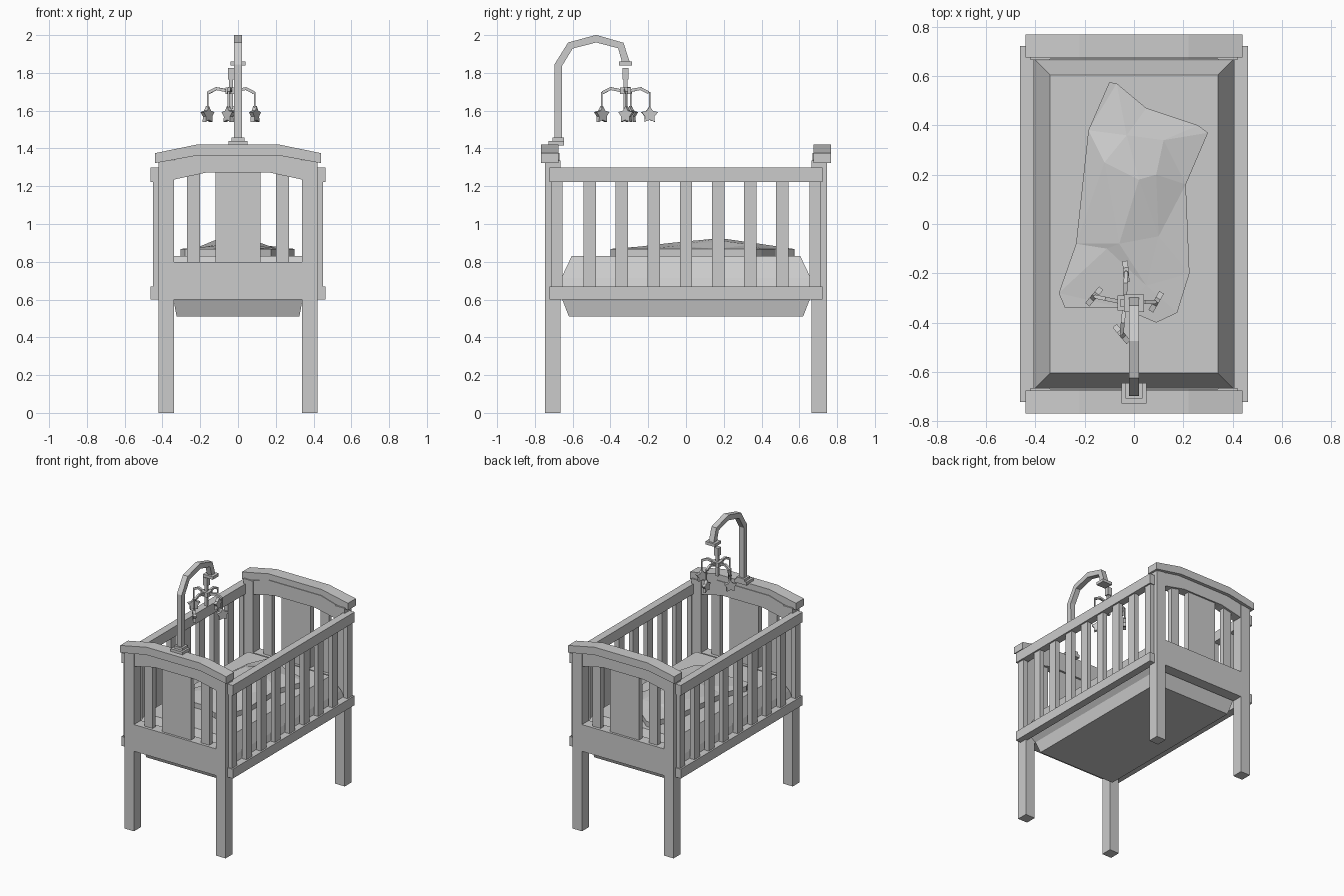
import bpy, bmesh, math
from mathutils import Vector, Matrix
from mathutils.geometry import delaunay_2d_cdt

if "Cube" in bpy.data.objects:
    bpy.data.objects.remove(bpy.data.objects["Cube"])

paint = bpy.data.materials.new("plain_grey")
paint.diffuse_color = (0.6, 0.6, 0.6, 1)
paint.use_nodes = True
paint.node_tree.nodes["Principled BSDF"].inputs["Base Color"].default_value = paint.diffuse_color


def finish(name, bm):
    bmesh.ops.recalc_face_normals(bm, faces=bm.faces)
    me = bpy.data.meshes.new(name)
    bm.to_mesh(me)
    bm.free()
    me.materials.append(paint)
    ob = bpy.data.objects.new(name, me)
    bpy.context.collection.objects.link(ob)
    return ob


def box(name, x, y, z):
    """Box from (min, max) pairs."""
    bm = bmesh.new()
    bmesh.ops.create_cube(bm, size=1)
    for v in bm.verts:
        v.co = [r[0] if c < 0 else r[1] for c, r in zip(v.co, (x, y, z))]
    return finish(name, bm)


def loft(name, rings):
    """Skin a list of equal-length point rings and cap both ends."""
    bm = bmesh.new()
    rows = [[bm.verts.new(p) for p in r] for r in rings]
    n = len(rows[0])
    for a, b in zip(rows, rows[1:]):
        for i in range(n):
            bm.faces.new((a[i], a[(i + 1) % n], b[(i + 1) % n], b[i]))
    bm.faces.new(rows[0])
    bm.faces.new(rows[-1])
    return finish(name, bm)


def slab(name, outline, y0, y1):
    """Extrude an x-z outline along y."""
    return loft(name, [[(x, y, z) for x, z in outline] for y in (y0, y1)])


def rod(name, path, w, side):
    """Square bar of width w along a path; side is its flat direction."""
    pts = [Vector(p) for p in path]
    side = Vector(side).normalized()
    rings = []
    for i, p in enumerate(pts):
        d0 = (p - pts[max(i - 1, 0)]).normalized()
        d1 = (pts[min(i + 1, len(pts) - 1)] - p).normalized()
        t = (d0 + d1).normalized()
        up = side.cross(t).normalized()
        rings.append([p + side * a * w / 2 + up * b * w / 2
                      for a, b in ((-1, -1), (1, -1), (1, 1), (-1, 1))])
    return loft(name, rings)


def mirrored(half):
    return half + [(-x, z) for x, z in reversed(half)]


# End frames: legs, lower panel, arch, cap, centre panel and slats
for s, end in ((-1, "front"), (1, "back")):
    def span(a, b):
        return tuple(sorted((s * a, s * b)))
    for m, hand in ((-1, "left"), (1, "right")):
        box(f"{end}_{hand}_leg", sorted((m * .34, m * .42)), span(.665, .747), (0, 1.335))
        box(f"{end}_{hand}_end_slat", sorted((m * .20, m * .27)), span(.69, .725), (.79, 1.28))
    box(f"{end}_lower_panel", (-.34, .34), span(.665, .747), (.6, .8))
    box(f"{end}_centre_panel", (-.12, .12), span(.685, .73), (.79, 1.29))
    slab(f"{end}_arch",
         mirrored([(-.34, 1.34), (-.34, 1.235), (-.17, 1.272)])
         + [(.22, 1.375), (-.22, 1.375)], *span(.67, .742))
    slab(f"{end}_cap",
         mirrored([(-.22, 1.42), (-.44, 1.375), (-.44, 1.322), (-.22, 1.362)]),
         *span(.675, .768))

# Side rails and their slats
for m, hand in ((-1, "left"), (1, "right")):
    rail_x = sorted((m * .405, m * .462))
    box(f"{hand}_top_rail", rail_x, (-.722, .722), (1.222, 1.298))
    box(f"{hand}_bottom_rail", rail_x, (-.722, .722), (.6, .67))
    for i in range(9):
        y = (i - 4) * .17
        w = .033
        box(f"{hand}_slat_{i + 1}", sorted((m * .415, m * .45)),
            (y - w, y + w) if 0 < i < 8 else sorted((math.copysign(.655, y), math.copysign(.715, y))),
            (.665, 1.225))

# Mattress tub with sloping sides
loft("mattress", [[(a * x, b * y, z) for a, b in ((-1, -1), (1, -1), (1, 1), (-1, 1))]
                  for x, y, z in ((.325, .62, .51), (.342, .655, .6), (.41, .672, .67),
                                  (.395, .66, .715), (.34, .605, .83))])

# Crumpled blanket: outline skirt plus ridge points
rim = [(-.07, .57), (.05, .47), (.26, .4), (.3, .37), (.21, .16), (.225, -.2), (.175, -.36),
       (.09, -.4), (-.05, -.34), (-.28, -.34), (-.305, -.28), (-.235, -.08), (-.185, .38), (-.1, .575)]
ridge = [(-.12, .25, .915), (.02, .18, .925), (.09, .2, .91), (-.03, .36, .9), (.12, .34, .89),
         (-.06, -.08, .9), (-.11, -.1, .885), (.1, -.05, .885), (.05, -.25, .88)]
flat = [Vector(p) for p in rim] + [Vector(p[:2]) for p in ridge]
n = len(rim)
out = delaunay_2d_cdt(flat, [(i, (i + 1) % n) for i in range(n)], [list(range(n))], 1, 1e-5)
height = [.868] * n + [p[2] for p in ridge]
bm = bmesh.new()
top = [bm.verts.new((v.x, v.y, height[o[0]] if o else .87)) for v, o in zip(out[0], out[3])]
for f in out[2]:
    bm.faces.new([top[i] for i in f])
bm.edges.ensure_lookup_table()
border = [e for e in bm.edges if e.is_boundary]
ext = bmesh.ops.extrude_edge_only(bm, edges=border)
for g in ext["geom"]:
    if isinstance(g, bmesh.types.BMVert):
        g.co.z = .828
finish("blanket", bm)

# Mobile stand: foot, curved arm and tip
box("mobile_foot", (-.05, .05), (-.728, -.645), (1.415, 1.44))
box("mobile_collar", (-.035, .035), (-.708, -.645), (1.435, 1.458))
rod("mobile_arm", [(0, -.677, 1.45), (0, -.677, 1.84), (0, -.612, 1.945), (0, -.475, 1.981),
                   (0, -.345, 1.945), (0, -.318, 1.855)], .04, (1, 0, 0))
box("mobile_tip", (-.04, .04), (-.356, -.286), (1.838, 1.86))

# Hanging hub
cx, cy = -.037, -.32
box("hanger_block", (cx - .017, cx + .017), (cy - .016, cy + .016), (1.765, 1.825))
box("hanger_stem", (cx - .01, cx + .01), (cy - .01, cy + .01), (1.61, 1.77))
box("hub", (cx - .03, cx + .03), (cy - .03, cy + .03), (1.688, 1.722))

# Four arms, each with a string and a star
for i, (ang, turn) in enumerate(((2, 60), (88, 95), (168, 50), (264, -50))):
    d = Vector((math.cos(math.radians(ang)), math.sin(math.radians(ang)), 0))
    c = Vector((cx, cy, 0))
    path = [c + d * r + Vector((0, 0, z)) for r, z in ((.02, 1.705), (.08, 1.717), (.122, 1.695))]
    rod(f"hub_arm_{i + 1}", path, .016, (-d.y, d.x, 0))
    tip = c + d * .127
    box(f"string_{i + 1}", (tip.x - .004, tip.x + .004), (tip.y - .004, tip.y + .004), (1.61, 1.7))
    pts = []
    for k in range(10):
        r, a = (.046 if k % 2 == 0 else .027), math.pi / 2 + k * math.pi / 5
        pts.append((r * math.cos(a), r * math.sin(a)))
    star = slab(f"star_{i + 1}", pts, -.011, .011)
    star.data.transform(Matrix.Translation((tip.x, tip.y, 1.578))
                        @ Matrix.Rotation(math.radians(turn), 4, 'Z'))
